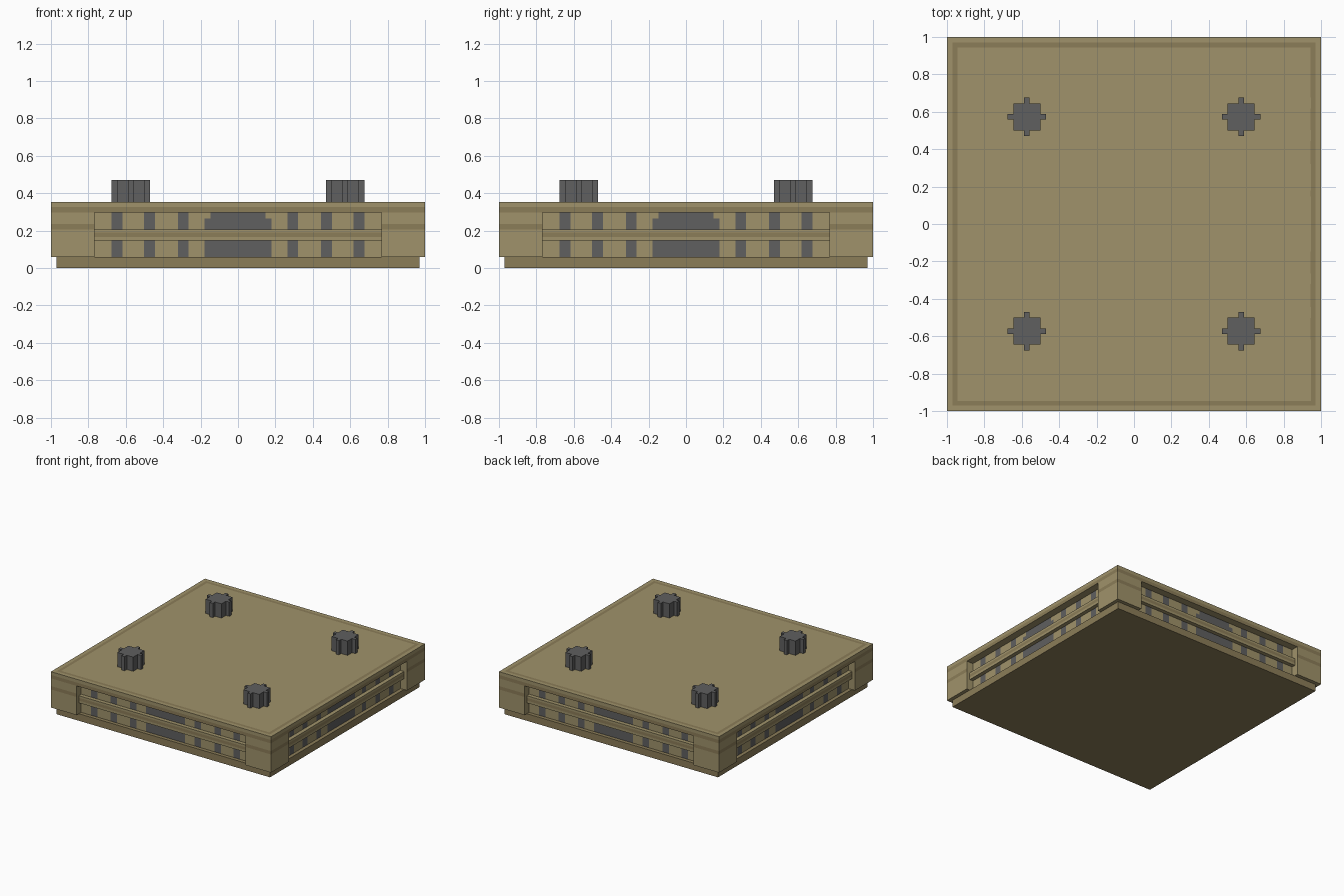
import bpy, bmesh
from math import pi
from mathutils import Matrix, Vector

if "Cube" in bpy.data.objects:
    bpy.data.objects.remove(bpy.data.objects["Cube"])


def material(name, color):
    m = bpy.data.materials.new(name)
    m.diffuse_color = (*color, 1)
    m.use_nodes = True
    m.node_tree.nodes["Principled BSDF"].inputs["Base Color"].default_value = m.diffuse_color
    return m


TAN = material("tan", (0.35, 0.29, 0.145))
DARK = material("dark_tan", (0.26, 0.205, 0.098))
GREY = material("dark_grey", (0.115, 0.115, 0.115))

WALL, WIN = 0.94, 0.767            # recess wall distance, window half width
Z0, Z1, Z2 = 0.058, 0.298, 0.353   # body bottom, window top, body top
BARS = [(0.265, 0.322), (0.443, 0.502), (0.617, 0.677)]


def finish(bm, name, mats):
    bmesh.ops.recalc_face_normals(bm, faces=bm.faces)
    me = bpy.data.meshes.new(name)
    bm.to_mesh(me)
    bm.free()
    for m in mats:
        me.materials.append(m)
    ob = bpy.data.objects.new(name, me)
    bpy.context.collection.objects.link(ob)
    return ob


def box(bm, lo, hi):
    lo, hi = Vector(lo), Vector(hi)
    mat = Matrix.Translation((lo + hi) / 2) @ Matrix.Diagonal((*(hi - lo), 1))
    bmesh.ops.create_cube(bm, size=1, matrix=mat)


def split(bm, axis, values):
    no = Vector((0, 0, 0))
    no[axis] = 1
    for v in values:
        bmesh.ops.bisect_plane(bm, geom=bm.verts[:] + bm.edges[:] + bm.faces[:],
                               dist=1e-5, plane_co=no * v, plane_no=no)


# Base plinth
bm = bmesh.new()
box(bm, (-0.97, -0.97, 0), (0.97, 0.97, Z0))
finish(bm, "base_plinth", [DARK])

# Window cutter: one recess per side
bm = bmesh.new()
for k in range(4):
    part = bmesh.new()
    box(part, (-WIN, -1.2, -0.1), (WIN, -WALL, Z1))
    part.transform(Matrix.Rotation(k * pi / 2, 4, 'Z'))
    tmp = bpy.data.meshes.new("tmp")
    part.to_mesh(tmp)
    part.free()
    bm.from_mesh(tmp)
    bpy.data.meshes.remove(tmp)
cutter = finish(bm, "window_cutter", [])
cutter.hide_render = True

# Body block with the recesses cut out
bm = bmesh.new()
box(bm, (-1, -1, Z0), (1, 1, Z2))
body = finish(bm, "body", [])
mod = body.modifiers.new("windows", 'BOOLEAN')
mod.operation, mod.solver, mod.object = 'DIFFERENCE', 'EXACT', cutter
cut = bpy.data.meshes.new_from_object(
    body.evaluated_get(bpy.context.evaluated_depsgraph_get()))
body.modifiers.clear()
bpy.data.objects.remove(cutter)

# Painted stripes, window bars and top border on the body
bm = bmesh.new()
bm.from_mesh(cut)
split(bm, 2, (0.207, 0.235, 0.265, Z1, 0.326))
edges = [0.147, 0.178, 0.945, 0.97] + [v for b in BARS for v in b]
for axis in (0, 1):
    split(bm, axis, [s * v for v in edges for s in (-1, 1)])
for f in bm.faces:
    f.normal_update()
    c, n = f.calc_center_median(), f.normal
    f.material_index = 0
    if abs(n.z) > 0.5:
        if n.z > 0 and c.z > 0.34 and 0.945 < max(abs(c.x), abs(c.y)) < 0.97:
            f.material_index = 1
        continue
    u, d = (abs(c.x), abs(c.y)) if abs(n.y) > 0.5 else (abs(c.y), abs(c.x))
    if d > 0.99:
        if 0.207 < c.z < 0.235 or Z1 < c.z < 0.326:
            f.material_index = 1
    elif abs(d - WALL) < 1e-3 and u < WIN:
        centre = u < 0.147 or (u < 0.178 and c.z < 0.265)
        if centre or any(a < u < b for a, b in BARS):
            f.material_index = 2
finish(bm, "slatted_body", [TAN, DARK, GREY])
bpy.data.objects.remove(body)

# Horizontal rail across each window
for k, side in enumerate(("front", "right", "back", "left")):
    bm = bmesh.new()
    box(bm, (-WIN, -0.972, 0.148), (WIN, -WALL, 0.207))
    split(bm, 2, (0.167, 0.19))
    for f in bm.faces:
        f.material_index = int(0.167 < f.calc_center_median().z < 0.19)
    bm.transform(Matrix.Rotation(k * pi / 2, 4, 'Z'))
    finish(bm, side + "_rail", [TAN, DARK])

# Four ribbed studs on top
quarter = [(0.102, -0.014), (0.102, 0.014), (0.072, 0.014),
           (0.072, 0.072), (0.014, 0.072)]
for sx in (-1, 1):
    for sy in (-1, 1):
        bm = bmesh.new()
        vs = [bm.verts.new(Matrix.Rotation(k * pi / 2, 3, 'Z') @ Vector((x, y, Z2))
                           + Vector((sx * 0.573, sy * 0.573, 0)))
              for k in range(4) for x, y in quarter]
        face = bm.faces.new(vs)
        ext = bmesh.ops.extrude_face_region(bm, geom=[face])
        bmesh.ops.translate(bm, vec=(0, 0, 0.117),
                            verts=[v for v in ext["geom"] if isinstance(v, bmesh.types.BMVert)])
        finish(bm, f"stud_{'left' if sx < 0 else 'right'}_{'front' if sy < 0 else 'back'}", [GREY])
